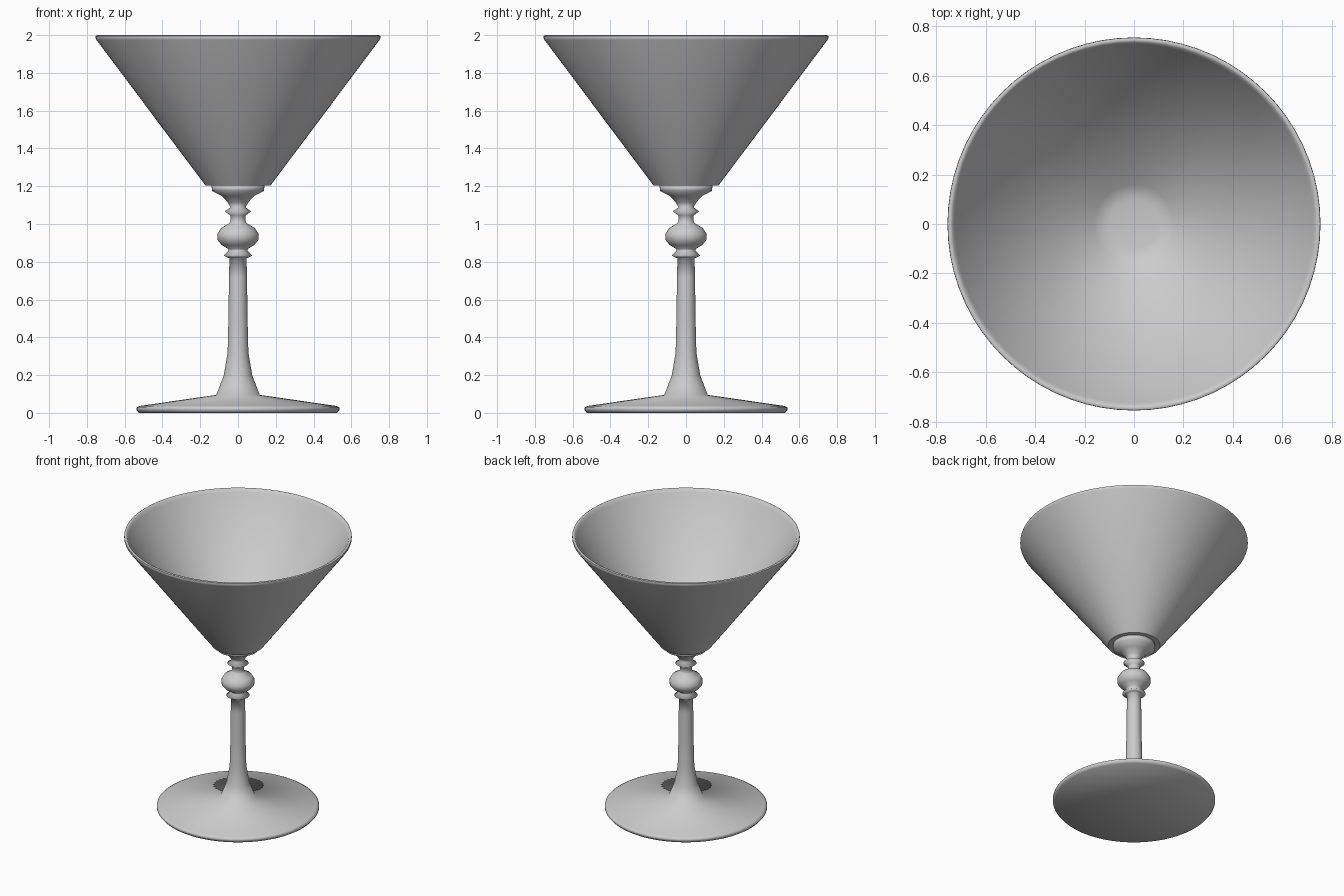
import bpy
import bmesh
import math

cube = bpy.data.objects.get("Cube")
if cube:
    bpy.data.objects.remove(cube, do_unlink=True)

SEGMENTS = 72

# Single pale grey finish
grey = bpy.data.materials.new("pale_grey")
grey.use_nodes = True
colour = (0.6, 0.6, 0.6, 1)
grey.diffuse_color = colour
grey.node_tree.nodes["Principled BSDF"].inputs["Base Color"].default_value = colour


def lathe(name, profile, sharp_angle=180):
    """Spin a (radius, height) profile about z."""
    bm = bmesh.new()
    verts = [bm.verts.new((r, 0, z)) for r, z in profile]
    edges = [bm.edges.new(pair) for pair in zip(verts, verts[1:])]
    bmesh.ops.spin(bm, geom=verts + edges, cent=(0, 0, 0), axis=(0, 0, 1),
                   angle=math.tau, steps=SEGMENTS, use_merge=True)
    bmesh.ops.remove_doubles(bm, verts=bm.verts, dist=0.0005)
    bmesh.ops.recalc_face_normals(bm, faces=bm.faces)
    mesh = bpy.data.meshes.new(name)
    bm.to_mesh(mesh)
    bm.free()
    mesh.materials.append(grey)
    obj = bpy.data.objects.new(name, mesh)
    bpy.context.collection.objects.link(obj)
    bpy.ops.object.select_all(action="DESELECT")
    obj.select_set(True)
    bpy.context.view_layer.objects.active = obj
    if sharp_angle < 180:
        bpy.ops.object.shade_smooth_by_angle(angle=math.radians(sharp_angle))
    else:
        bpy.ops.object.shade_smooth()
    return obj


# Foot and turned stem, up to the collar under the bowl
foot = [(0, 0.005), (0.525, 0.005), (0.537, 0.015), (0.537, 0.028), (0.52, 0.037), (0.115, 0.095)]
shaft = [(0.075, 0.2), (0.055, 0.32), (0.05, 0.52), (0.048, 0.72), (0.045, 0.82)]
lower_ring = [(0.055, 0.822), (0.077, 0.833), (0.05, 0.858)]
bulb = [(0.052, 0.868), (0.085, 0.888), (0.108, 0.915), (0.11, 0.945), (0.09, 0.978), (0.045, 1.005)]
upper_ring = [(0.04, 1.015), (0.04, 1.045), (0.07, 1.067), (0.04, 1.088)]
collar = [(0.055, 1.115), (0.085, 1.148), (0.138, 1.175), (0.14, 1.205), (0, 1.205)]
lathe("foot_and_stem", foot + shaft + lower_ring + bulb + upper_ring + collar)

# Thin-walled conical bowl with a rounded lip
outside = [(0, 1.204), (0.172, 1.204), (0.75, 1.975)]
lip = [(0.754, 1.985), (0.753, 1.996), (0.745, 2.0), (0.735, 1.996)]
inside = [(0.725, 1.975), (0.16, 1.226), (0.1, 1.216), (0, 1.212)]
lathe("bowl", outside + lip + inside, 50)

# Ground the foot exactly at floor level
for obj in bpy.data.objects:
    if obj.name == "foot_and_stem":
        for v in obj.data.vertices:
            if v.co.z < 0.006:
                v.co.z = 0
